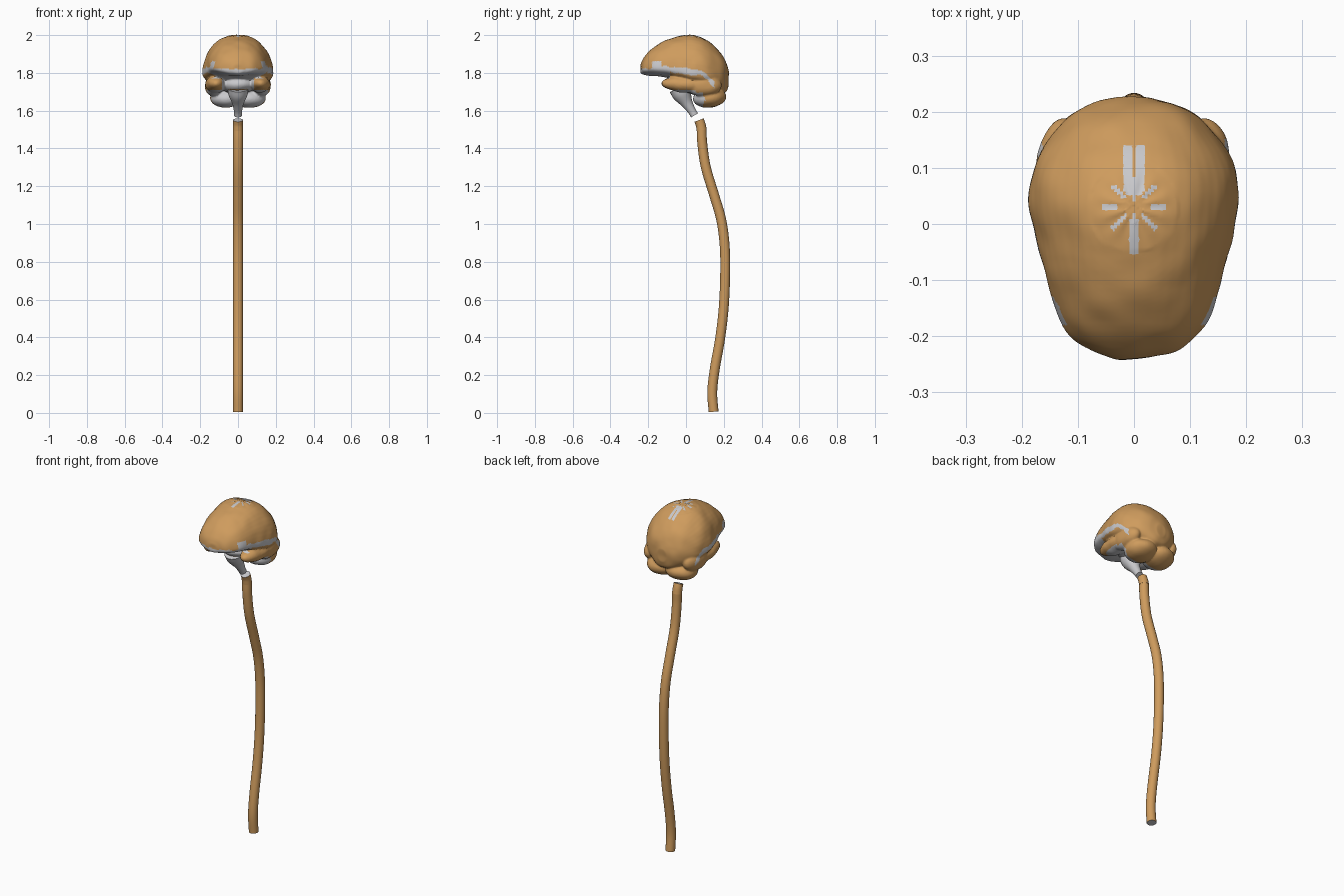
import bpy, bmesh, math
from mathutils import Vector, Matrix, noise

if "Cube" in bpy.data.objects:
    bpy.data.objects.remove(bpy.data.objects["Cube"])


def material(name, rgb):
    m = bpy.data.materials.new(name)
    m.diffuse_color = (*rgb, 1)
    m.use_nodes = True
    m.node_tree.nodes["Principled BSDF"].inputs["Base Color"].default_value = m.diffuse_color
    return m


TAN = material("tan", (0.62, 0.33, 0.11))
GREY = material("pale grey", (0.58, 0.58, 0.60))


def add_object(name, bm):
    bmesh.ops.recalc_face_normals(bm, faces=bm.faces[:])
    mesh = bpy.data.meshes.new(name)
    bm.to_mesh(mesh)
    bm.free()
    mesh.materials.append(TAN)
    mesh.materials.append(GREY)
    mesh.polygons.foreach_set("use_smooth", [True] * len(mesh.polygons))
    ob = bpy.data.objects.new(name, mesh)
    bpy.context.collection.objects.link(ob)
    return ob


def loft(bm, rings):
    rows = [[bm.verts.new(p) for p in ring] for ring in rings]
    n = len(rows[0])
    for a, b in zip(rows, rows[1:]):
        for i in range(n):
            bm.faces.new((a[i], a[(i + 1) % n], b[(i + 1) % n], b[i]))
    return bm.faces.new(rows[0]), bm.faces.new(rows[-1])


def spline(pts, steps):
    """Catmull-Rom through rows of numbers."""
    pts = [Vector(p) for p in pts]
    ext = [2 * pts[0] - pts[1]] + pts + [2 * pts[-1] - pts[-2]]
    out = []
    for a, b, c, d in zip(ext, ext[1:], ext[2:], ext[3:]):
        for k in range(steps):
            t = k / steps
            out.append(0.5 * (2 * b + (c - a) * t + (2 * a - 5 * b + 4 * c - d) * t * t
                              + (3 * b - a - 3 * c + d) * t ** 3))
    return out + [pts[-1]]


def tube(bm, pts, steps=6, n=24):
    """Tube in the x=0 plane; rows are (y, z, radius)."""
    path = spline(pts, steps)
    rings = []
    for i, p in enumerate(path):
        d = path[min(i + 1, len(path) - 1)] - path[max(i - 1, 0)]
        side = Vector((0, -d[1], d[0])).normalized()
        rings.append([Vector((0, p[0], p[1])) + p[2] * (math.cos(a) * Vector((1, 0, 0)) + math.sin(a) * side)
                      for a in (2 * math.pi * k / n for k in range(n))])
    return loft(bm, rings)


def ellipsoid(bm, centre, radii, tilt=0):
    m = Matrix.Translation(centre) @ Matrix.Rotation(tilt, 4, 'X') @ Matrix.Diagonal((*radii, 1))
    bmesh.ops.create_uvsphere(bm, u_segments=32, v_segments=20, radius=1, matrix=m)


# Spinal cord with a short top segment; the cut ends are grey
R = 0.026
bm = bmesh.new()
caps = tube(bm, [(0.083, 1.50, R), (0.086, 1.43, R), (0.105, 1.30, R), (0.15, 1.15, R), (0.187, 1.02, R),
                 (0.205, 0.88, R), (0.207, 0.72, R), (0.199, 0.55, R), (0.18, 0.39, R),
                 (0.152, 0.23, R), (0.139, 0.11, R), (0.146, 0.006, R)])
caps[1].material_index = 1
cord = add_object("spinal_cord", bm)
bm = bmesh.new()
caps = tube(bm, [(0.069, 1.55, R), (0.078, 1.525, R), (0.083, 1.497, R + .001)])
caps[0].material_index = 1
top_cord = add_object("cord_top_segment", bm)

# Brain stem
bm = bmesh.new()
tube(bm, [(-0.035, 1.72, 0.055), (-0.02, 1.685, 0.05), (0.005, 1.64, 0.031), (0.03, 1.60, 0.022), (0.045, 1.575, 0.021)])
for f in bm.faces:
    f.material_index = 1
stem = add_object("brain_stem", bm)

# Cerebrum: sections along y as (y, half width, top, widest height, bottom)
sections = [(-0.24, .03, 1.845, 1.82, 1.80), (-0.222, .085, 1.882, 1.82, 1.792), (-0.18, .128, 1.928, 1.825, 1.785),
            (-0.1, .155, 1.976, 1.82, 1.775), (0, .181, 2.002, 1.80, 1.74), (.06, .187, 1.996, 1.795, 1.72),
            (.12, .172, 1.966, 1.79, 1.70), (.18, .127, 1.912, 1.785, 1.69), (.212, .078, 1.86, 1.78, 1.70),
            (.226, .03, 1.81, 1.775, 1.735)]
bm = bmesh.new()
rows = []
dense = [spline([(s[0], s[1], s[2]) for s in sections], 5), spline([(s[0], s[3], s[4]) for s in sections], 5)]
for p, q in zip(*dense):
    ring = []
    for k in range(48):
        a = 2 * math.pi * k / 48
        c, s = math.cos(a), math.sin(a)
        h = p[2] - q[1] if s > 0 else q[1] - q[2]
        ring.append((p[1] * math.copysign(abs(c) ** 0.93, c), p[0], q[1] + h * s))
    rows.append(ring)
loft(bm, rows)
# Temporal lobes and cerebellum
for sx in (-1, 1):
    ellipsoid(bm, (sx * .118, .01, 1.738), (.055, .14, .044), -0.06)
    ellipsoid(bm, (sx * .125, .09, 1.735), (.05, .10, .06))
    ellipsoid(bm, (sx * .062, .125, 1.668), (.086, .088, .052), 0.1)
ellipsoid(bm, (0, 0.02, 1.74), (.10, .11, .05))
raw = add_object("brain_raw", bm)

# Fuse the lobes into one soft surface
rem = raw.modifiers.new("fuse", 'REMESH')
rem.mode = 'VOXEL'
rem.voxel_size = 0.0055
sm = raw.modifiers.new("soften", 'SMOOTH')
sm.factor = 0.5
sm.iterations = 4
fused = bpy.data.meshes.new_from_object(raw.evaluated_get(bpy.context.evaluated_depsgraph_get()))
bpy.data.objects.remove(raw)
bm = bmesh.new()
bm.from_mesh(fused)
bm.normal_update()

# Gentle folds, and radial creases at the crown
moves = []
for v in bm.verts:
    p = v.co
    amount = 0.0035 * noise.noise(p * 17)
    r = math.hypot(p.x, p.y - 0.03)
    if p.z > 1.93 and r < 0.08:
        amount = -0.003 * (1 - r / 0.08) * (1 + math.cos(10 * math.atan2(p.y - 0.03, p.x)))
    moves.append(v.normal * amount)
for v, m in zip(bm.verts, moves):
    v.co += m
bm.normal_update()


def is_grey(c, n):
    ax = abs(c.x)
    if c.z > 1.93:      # crown star and the twin slits on the midline
        r, a = math.hypot(c.x, c.y - 0.03), math.atan2(c.y - 0.03, c.x)
        slit = 0.003 < ax < 0.017 and 0.05 < c.y < 0.14 or ax < 0.009 and -0.055 < c.y < 0.01
        return slit or 0.012 < r < 0.055 and math.cos(8 * a) > 0.75
    wob = 0.008 * noise.noise(c * 30)
    if c.y < -0.085 and 1.77 < c.z < 1.822 + wob:      # underside of the frontal lobe
        return True
    fold = 1.808 - 0.12 * max(c.y, -0.1) - 0.9 * max(c.y - 0.09, 0)
    if ax > 0.1 and -0.17 < c.y < 0.15 and abs(c.z - fold) < 0.015 + wob:      # side fold
        return True
    if ax > 0.1 and -0.18 < c.y < -0.13 and abs(c.z - 1.84) < 0.02 + wob:      # fold tip
        return True
    if c.z < 1.78 and ax < 0.085 and c.y < 0.06:       # central underside
        return not (ax < 0.05 and c.z < 1.715 and c.y < -0.05)
    return c.z < 1.71 and (n.y < -0.25 and c.y > -0.02 or n.z < -0.6 and c.y < 0.09)


for f in bm.faces:
    f.material_index = int(is_grey(f.calc_center_median(), f.normal))
brain = add_object("brain", bm)

# Crisp rims on the cut ends
for ob in (cord, top_cord, stem):
    bpy.ops.object.select_all(action='DESELECT')
    ob.select_set(True)
    bpy.context.view_layer.objects.active = ob
    bpy.ops.object.shade_smooth_by_angle(angle=math.radians(40))
